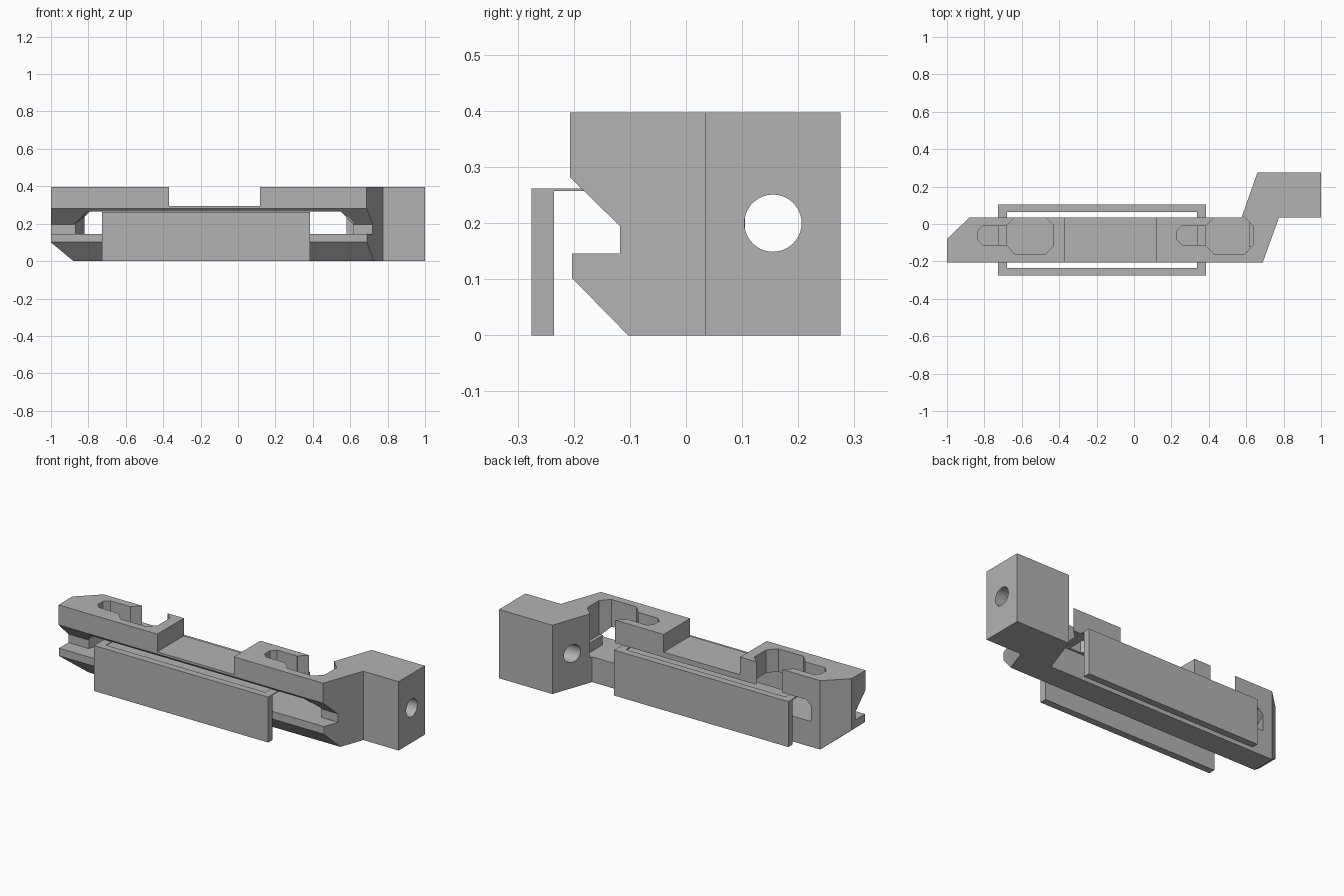
import bpy
import bmesh
import math
from mathutils import Matrix

cube = bpy.data.objects.get("Cube")
if cube:
    bpy.data.objects.remove(cube, do_unlink=True)

grey = bpy.data.materials.new("plain grey")
grey.use_nodes = True
grey.diffuse_color = (0.45, 0.45, 0.45, 1)
grey.node_tree.nodes["Principled BSDF"].inputs["Base Color"].default_value = grey.diffuse_color


def loft(name, start, end):
    """Closed solid between two matching loops of 3D points."""
    bm = bmesh.new()
    a = [bm.verts.new(p) for p in start]
    b = [bm.verts.new(p) for p in end]
    bm.faces.new(a)
    bm.faces.new(b[::-1])
    for i in range(len(a)):
        j = (i + 1) % len(a)
        bm.faces.new((a[j], a[i], b[i], b[j]))
    bmesh.ops.recalc_face_normals(bm, faces=bm.faces)
    mesh = bpy.data.meshes.new(name)
    bm.to_mesh(mesh)
    bm.free()
    mesh.materials.append(grey)
    obj = bpy.data.objects.new(name, mesh)
    bpy.context.collection.objects.link(obj)
    return obj


def prism(name, points, axis, low, high):
    """Extrude a flat profile along the given axis."""
    def place(p, d):
        q = list(p)
        q.insert(axis, d)
        return q
    return loft(name, [place(p, low) for p in points], [place(p, high) for p in points])


def box(name, x0, x1, y0, y1, z0, z1):
    return prism(name, [(x0, y0), (x1, y0), (x1, y1), (x0, y1)], 2, z0, z1)


def carve(target, cutter, operation="DIFFERENCE"):
    cutter.hide_render = True
    bpy.context.view_layer.objects.active = target
    mod = target.modifiers.new("carve", "BOOLEAN")
    mod.operation = operation
    mod.solver = "EXACT"
    mod.object = cutter
    bpy.ops.object.modifier_apply(modifier=mod.name)
    bpy.data.objects.remove(cutter, do_unlink=True)


# Rail with offset mounting block, drawn as a plan outline
body = prism("rail_body", [
    (-1, -0.207), (0.688, -0.207), (0.775, 0.035), (1, 0.035), (1, 0.275),
    (0.66, 0.275), (0.575, 0.035), (-0.88, 0.035), (-1, -0.08)], 2, 0, 0.397)

# Side profile: front groove and lower chamfer
carve(body, prism("side_profile", [
    (-0.207, 0.5), (-0.207, 0.282), (-0.118, 0.195), (-0.118, 0.146),
    (-0.203, 0.146), (-0.203, 0.102), (-0.103, 0), (-0.053, -0.05),
    (0.4, -0.05), (0.4, 0.5)], 0, -1.2, 1.2), "INTERSECT")

# Lower chamfer at the free end
carve(body, prism("end_chamfer", [(-1.12, 0.2), (-1.12, -0.1), (-0.76, -0.1)], 1, -0.5, 0.5))

# Through window along the rail, tapering at the free end
front = [(-0.9, 0.146), (-0.9, 0.18), (-0.81, 0.265), (0.55, 0.265), (0.615, 0.2), (0.615, 0.146)]
back = [(-0.817, 0.146), (-0.817, 0.24), (-0.792, 0.265)] + front[3:]
carve(body, loft("window", [(x, -0.22, z) for x, z in front], [(x, 0.05, z) for x, z in back]))

# Shallow recess in the middle of the top
carve(body, box("top_recess", -0.37, 0.118, -0.5, 0.5, 0.295, 0.5))

# Two keyholes: an octagon open at the back with a narrow slot
for shift in (0, 1.065):
    pocket = [(-0.68, -0.115), (-0.635, -0.163), (-0.475, -0.163), (-0.43, -0.115),
              (-0.43, -0.008), (-0.492, 0.054), (-0.618, 0.054), (-0.68, -0.008)]
    slot = [(-0.835, -0.085), (-0.808, -0.112), (-0.66, -0.112),
            (-0.66, -0.01), (-0.808, -0.01), (-0.835, -0.037)]
    for outline in (pocket, slot):
        carve(body, prism("keyhole", [(x + shift, y) for x, y in outline], 2, 0.2, 0.5))

# Bolt hole through the mounting block
ring = [(0.155 + 0.051 * math.cos(math.tau * i / 40), 0.2 + 0.051 * math.sin(math.tau * i / 40))
        for i in range(40)]
carve(body, prism("bolt_hole", ring, 0, 0.4, 1.2))

bpy.ops.object.select_all(action="DESELECT")
body.select_set(True)
bpy.context.view_layer.objects.active = body
bpy.ops.object.shade_smooth_by_angle(angle=math.radians(25))

# Guard plates in front of and behind the rail
for name, y in (("front_plate", -0.275), ("back_plate", 0.065)):
    box(name, -0.726, 0.385, y, y + 0.04, 0, 0.262)

# Thin cross straps joining the plates through the window
for name, x in (("right_strap", -0.726), ("left_strap", 0.337)):
    box(name, x, x + 0.048, -0.236, 0.066, 0.257, 0.262)
